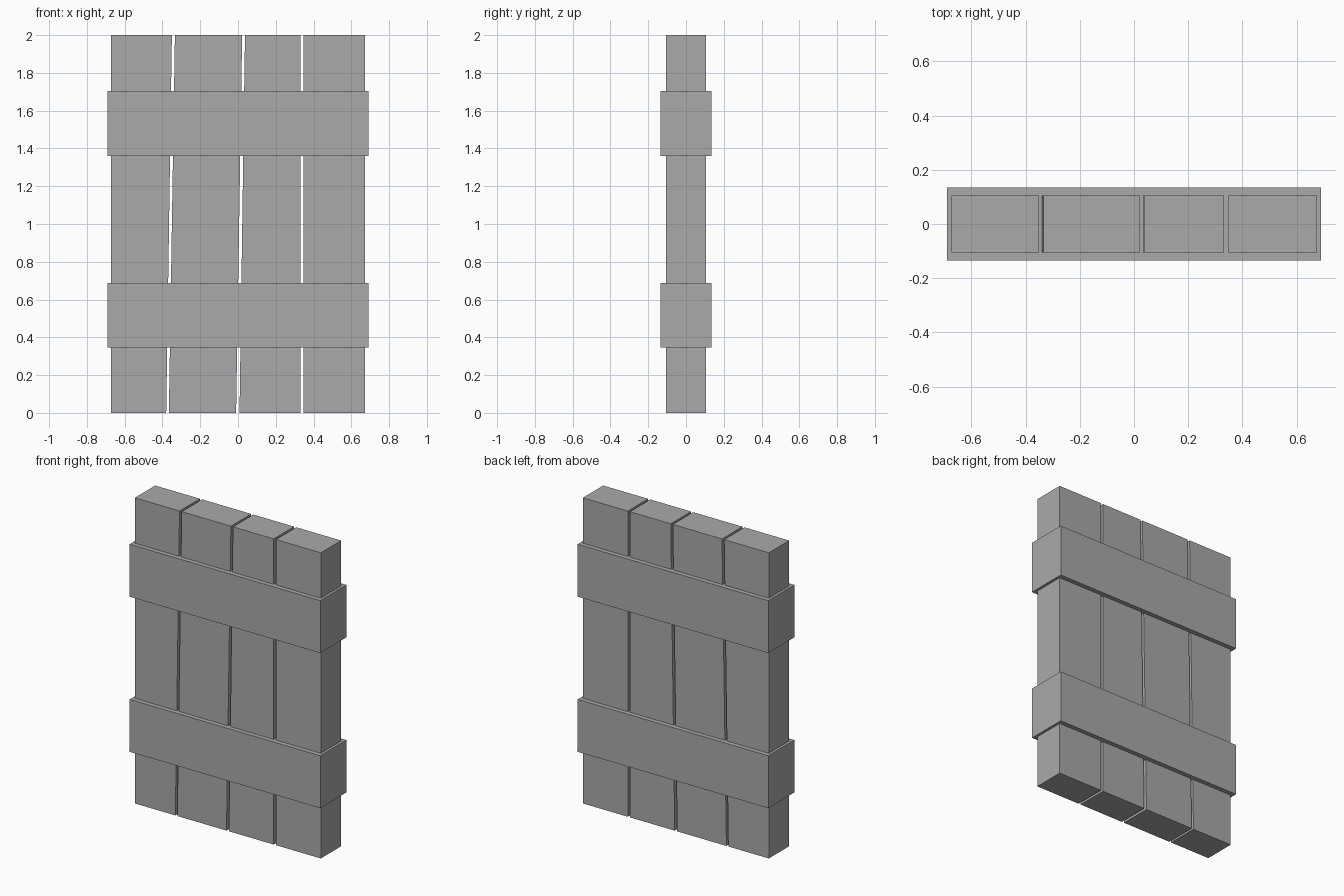
import bpy
import bmesh

cube = bpy.data.objects.get("Cube")
if cube:
    bpy.data.objects.remove(cube, do_unlink=True)

grey = bpy.data.materials.new("plain grey")
grey.use_nodes = True
colour = (0.4, 0.4, 0.4, 1)
grey.diffuse_color = colour
grey.node_tree.nodes["Principled BSDF"].inputs["Base Color"].default_value = colour


def board(name, bottom, top, z0, z1, depth):
    """Flat board whose left and right edges may slant between bottom and top."""
    bm = bmesh.new()
    outline = [(bottom[0], z0), (bottom[1], z0), (top[1], z1), (top[0], z1)]
    face = bm.faces.new([bm.verts.new((x, -depth / 2, z)) for x, z in outline])
    side = bmesh.ops.extrude_face_region(bm, geom=[face])["geom"]
    verts = [v for v in side if isinstance(v, bmesh.types.BMVert)]
    bmesh.ops.translate(bm, verts=verts, vec=(0, depth, 0))
    bmesh.ops.recalc_face_normals(bm, faces=bm.faces)
    mesh = bpy.data.meshes.new(name)
    bm.to_mesh(mesh)
    bm.free()
    mesh.materials.append(grey)
    obj = bpy.data.objects.new(name, mesh)
    bpy.context.collection.objects.link(obj)
    return obj


# Upright planks: x range at the bottom, x range at the top
planks = {
    "right_outer_plank": ((-0.673, -0.38), (-0.673, -0.35)),
    "right_inner_plank": ((-0.366, -0.01), (-0.334, 0.022)),
    "left_inner_plank": ((0.008, 0.332), (0.037, 0.332)),
    "left_outer_plank": ((0.348, 0.673), (0.348, 0.673)),
}
for name, (bottom, top) in planks.items():
    board(name, bottom, top, 0, 2, 0.21)

# Cross bands wrapping around the planks
for name, z in (("lower_band", 0.345), ("upper_band", 1.36)):
    board(name, (-0.69, 0.69), (-0.69, 0.69), z, z + 0.343, 0.27)
